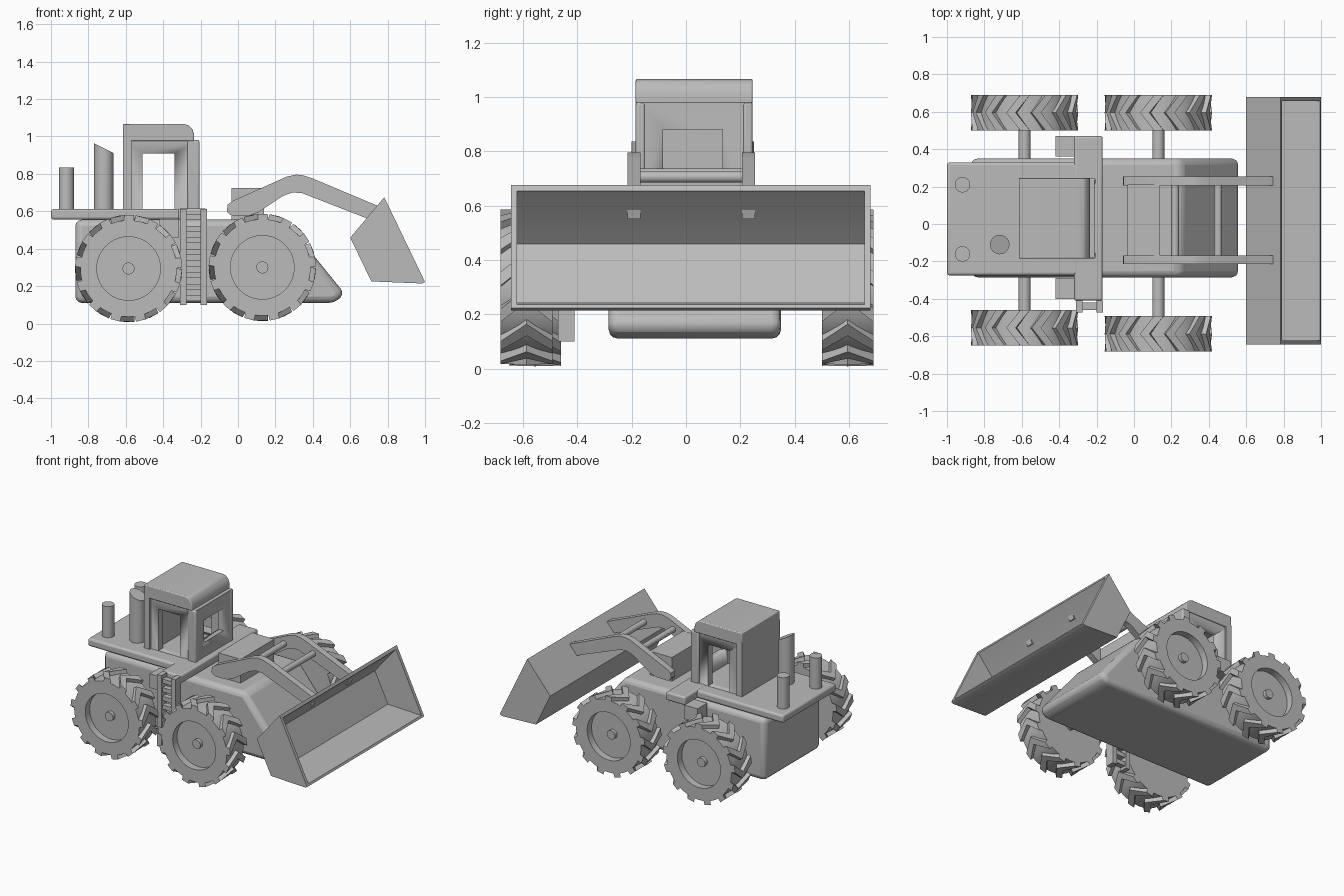
import bpy, bmesh
from math import sin, cos, pi, radians
from mathutils import Vector

if "Cube" in bpy.data.objects:
    bpy.data.objects.remove(bpy.data.objects["Cube"], do_unlink=True)

grey = bpy.data.materials.new("plain_grey")
grey.use_nodes = True
grey.diffuse_color = (0.5, 0.5, 0.5, 1)
grey.node_tree.nodes["Principled BSDF"].inputs["Base Color"].default_value = grey.diffuse_color


def finish(name, bm, bevel=0, segments=3):
    bmesh.ops.recalc_face_normals(bm, faces=bm.faces)
    mesh = bpy.data.meshes.new(name)
    bm.to_mesh(mesh)
    bm.free()
    mesh.materials.append(grey)
    ob = bpy.data.objects.new(name, mesh)
    bpy.context.collection.objects.link(ob)
    bpy.ops.object.select_all(action="DESELECT")
    ob.select_set(True)
    bpy.context.view_layer.objects.active = ob
    bpy.ops.object.shade_smooth_by_angle(angle=radians(35))
    if bevel:
        mod = ob.modifiers.new("rounded edges", "BEVEL")
        mod.width, mod.segments, mod.limit_method = bevel, segments, "ANGLE"
    return ob


def prism(name, points, y0, y1, bevel=0):
    """Extrude a side profile (x, z) across the width."""
    bm = bmesh.new()
    face = bm.faces.new([bm.verts.new((x, y0, z)) for x, z in points])
    out = bmesh.ops.extrude_face_region(bm, geom=[face])["geom"]
    bmesh.ops.translate(bm, vec=(0, y1 - y0, 0),
                        verts=[v for v in out if isinstance(v, bmesh.types.BMVert)])
    return finish(name, bm, bevel)


def box(name, x0, x1, y0, y1, z0, z1, bevel=0):
    return prism(name, [(x0, z0), (x1, z0), (x1, z1), (x0, z1)], y0, y1, bevel)


def rod(name, start, end, radius, slant=0):
    start, end = Vector(start), Vector(end)
    bm = bmesh.new()
    bmesh.ops.create_cone(bm, cap_ends=True, segments=32, radius1=radius,
                          radius2=radius, depth=(end - start).length)
    for v in bm.verts:
        if v.co.z > 0:
            v.co.z += slant * v.co.x
    turn = (end - start).to_track_quat("Z", "Y")
    for v in bm.verts:
        v.co = turn @ v.co + (start + end) / 2
    return finish(name, bm)


def cut(ob, cutter):
    mod = ob.modifiers.new("cut", "BOOLEAN")
    mod.operation, mod.object, mod.solver = "DIFFERENCE", cutter, "EXACT"
    bpy.context.view_layer.objects.active = ob
    bpy.ops.object.modifier_apply(modifier=mod.name)
    bpy.data.objects.remove(cutter, do_unlink=True)


def wheel(name, cx, cz, y_in, y_out):
    """Tyre with a recessed hub on its outer side and chevron lugs."""
    w, side = abs(y_out - y_in), 1 if y_out > y_in else -1
    core, rim, tread = 0.258, 0.17, 0.287
    bm = bmesh.new()
    profile = [(0, 0), (core, 0), (core, w), (rim, w), (rim, w - 0.05), (0, w - 0.05)]
    verts = [bm.verts.new((r, y, 0)) for r, y in profile]
    edges = [bm.edges.new(pair) for pair in zip(verts, verts[1:])]
    bmesh.ops.spin(bm, geom=verts + edges, cent=(0, 0, 0), axis=(0, 1, 0),
                   angle=2 * pi, steps=56)
    bmesh.ops.remove_doubles(bm, verts=bm.verts, dist=0.0005)
    count = 13
    for i in range(count):
        a = 2 * pi * i / count
        for edge in (0, w):
            ring = []
            for y, lead in ((edge, 0), (w / 2, 0.27)):
                for r, t in ((core - 0.01, 0), (tread, 0.02), (tread, 0.2), (core - 0.01, 0.22)):
                    q = a + lead + t
                    ring.append(bm.verts.new((r * cos(q), y, r * sin(q))))
            bm.faces.new(ring[:4])
            bm.faces.new(ring[4:])
            for k in range(4):
                n = (k + 1) % 4
                bm.faces.new((ring[k], ring[n], ring[n + 4], ring[k + 4]))
    for v in bm.verts:
        v.co = (cx + v.co.x, y_in + side * v.co.y, cz + v.co.z)
    finish(name, bm)


# Hull with sloping nose, deck and cross platform
prism("hull", [(-0.87, 0.11), (0.52, 0.11), (0.57, 0.16), (0.25, 0.555), (-0.87, 0.555)],
      -0.285, 0.35, 0.035)
box("deck", -1, -0.18, -0.275, 0.33, 0.555, 0.612, 0.015)
box("cross_platform", -0.32, -0.168, -0.41, 0.47, 0.555, 0.615, 0.012)
for name, y in (("right_step_box", -0.4), ("left_step_box", 0.36)):
    box(name, -0.42, -0.315, y, y + 0.11, 0.46, 0.56)

# Ladder on the right side
for name, x in (("rear_ladder_rail", -0.31), ("front_ladder_rail", -0.2)):
    box(name, x, x + 0.034, -0.472, -0.41, 0.1, 0.612)
for i in range(8):
    z = 0.12 + i * 0.062
    box("ladder_rung", -0.285, -0.19, -0.46, -0.42, z, z + 0.03)

# Cab with doorways and windscreen opening
cab = box("cab", -0.6, -0.21, -0.17, 0.235, 0.6, 0.98)
cut(cab, box("doorway_cutter", -0.51, -0.34, -0.4, 0.4, 0.613, 0.91))
cut(cab, box("cabin_cutter", -0.54, -0.25, -0.12, 0.185, 0.613, 0.94))
cut(cab, box("windscreen_cutter", -0.4, -0.1, -0.085, 0.135, 0.72, 0.88))
box("cab_rear_wall", -0.615, -0.57, -0.185, 0.245, 0.6, 1.0)
prism("cab_roof", [(-0.615, 0.975), (-0.235, 0.975), (-0.235, 1.01), (-0.245, 1.04),
                   (-0.265, 1.06), (-0.29, 1.066), (-0.615, 1.066)], -0.185, 0.245, 0.006)
for name, y in (("right_front_pillar", -0.185), ("left_front_pillar", 0.21)):
    box(name, -0.27, -0.206, y, y + 0.035, 0.6, 0.98, 0.01)

# Stacks on the deck
for name, y in (("right_rear_stack", -0.16), ("left_rear_stack", 0.21)):
    rod(name, (-0.917, y, 0.6), (-0.917, y, 0.835), 0.041)
rod("exhaust", (-0.718, -0.11, 0.6), (-0.718, -0.11, 0.938), 0.052, slant=0.5)

# Wheels and axles
for end, cx, cz, right_in, right_out in (("rear", -0.585, 0.294, -0.46, -0.65),
                                         ("front", 0.13, 0.3, -0.492, -0.682)):
    wheel("right_" + end + "_wheel", cx, cz, right_in, right_out)
    wheel("left_" + end + "_wheel", cx, cz, 0.5, 0.69)
    rod(end + "_axle", (cx, right_out + 0.025, cz), (cx, 0.665, cz), 0.032)

# Lift arms, their mount and cross rods
arm = [(-0.06, 0.60), (-0.045, 0.582), (-0.02, 0.575), (0.06, 0.577), (0.11, 0.595),
       (0.24, 0.682), (0.29, 0.7), (0.34, 0.698), (0.72, 0.55), (0.745, 0.63),
       (0.4, 0.775), (0.35, 0.792), (0.31, 0.796), (0.26, 0.785), (-0.03, 0.655),
       (-0.055, 0.635)]
for name, y in (("right_lift_arm", -0.215), ("left_lift_arm", 0.207)):
    prism(name, arm, y, y + 0.047)
box("arm_mount", -0.035, 0.14, -0.17, 0.21, 0.54, 0.725)
for name, x, z in (("rear_cross_rod", 0.22, 0.715), ("front_cross_rod", 0.45, 0.705)):
    rod(name, (x, -0.18, z), (x, 0.22, z), 0.021)

# Bucket, hollowed through its open front
bucket = prism("bucket", [(0.6, 0.459), (0.713, 0.225), (0.985, 0.214), (1, 0.222), (0.782, 0.675)],
               -0.645, 0.68)
cut(bucket, prism("bucket_cutter", [(0.625, 0.458), (0.728, 0.245), (0.97, 0.236), (1.1, 0.236),
                                    (0.9, 0.74), (0.785, 0.648)], -0.622, 0.657))
